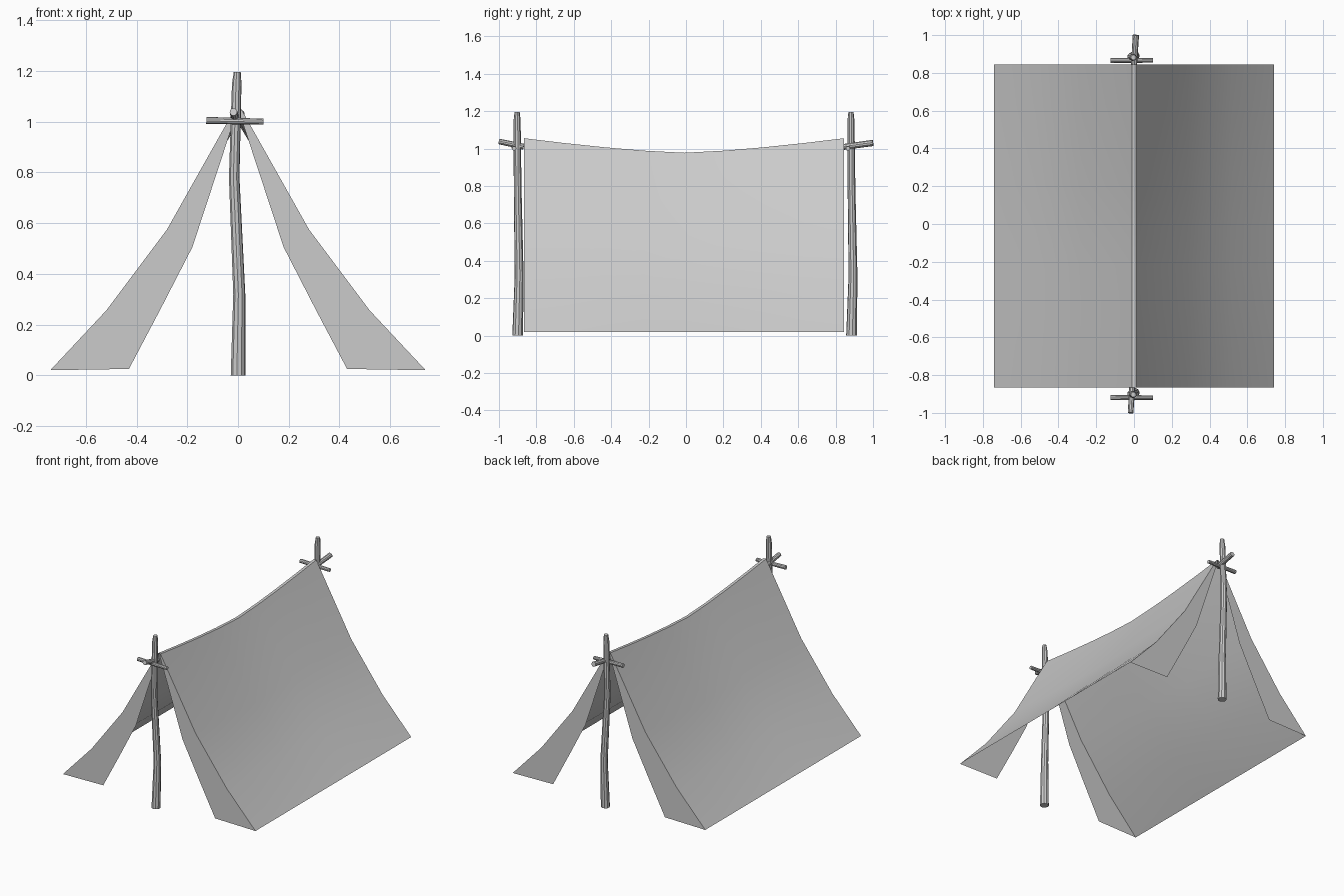
import bpy, bmesh, math
from mathutils import Vector

cube = bpy.data.objects.get("Cube")
if cube:
    bpy.data.objects.remove(cube, do_unlink=True)

grey = bpy.data.materials.new("plain grey")
grey.use_nodes = True
colour = (0.6, 0.6, 0.6, 1)
grey.diffuse_color = colour
grey.node_tree.nodes["Principled BSDF"].inputs["Base Color"].default_value = colour


def finish(name, bm):
    """Turn a bmesh into a smooth object with sharp creases."""
    mesh = bpy.data.meshes.new(name)
    bm.to_mesh(mesh)
    bm.free()
    mesh.materials.append(grey)
    obj = bpy.data.objects.new(name, mesh)
    bpy.context.collection.objects.link(obj)
    bpy.ops.object.select_all(action="DESELECT")
    obj.select_set(True)
    bpy.context.view_layer.objects.active = obj
    bpy.ops.object.shade_smooth_by_angle(angle=math.radians(35))
    return obj


def branch(name, path, radii, sides=10):
    """Sweep a capped tube through the path, with one radius per point."""
    bm = bmesh.new()
    points = [Vector(p) for p in path]
    axis = (points[-1] - points[0]).normalized()
    u = axis.orthogonal().normalized()
    v = axis.cross(u)
    rings = []
    for p, r in zip(points, radii):
        angles = [math.tau * i / sides for i in range(sides)]
        rings.append([bm.verts.new(p + r * (u * math.cos(a) + v * math.sin(a)))
                      for a in angles])
    for low, high in zip(rings, rings[1:]):
        for i in range(sides):
            j = (i + 1) % sides
            bm.faces.new((low[i], low[j], high[j], high[i]))
    bm.faces.new(rings[0][::-1])
    bm.faces.new(rings[-1])
    return finish(name, bm)


# Canvas: sagging sheet over a narrow ridge, with a flap at each end
outer = [(0.74, 0.02), (0.52, 0.255), (0.28, 0.575), (0.01, 1.055)]
inner = [(0.43, 0.025), (0.305, 0.262), (0.18, 0.505), (0.004, 1.04)]
front_y, back_y = -0.865, 0.845
stations = 8

bm = bmesh.new()
profile = outer + [(-x, z) for x, z in reversed(outer)]
rows = []
for i in range(stations + 1):
    t = i / stations
    sag = 0.075 * (1 - abs(2 * t - 1) ** 1.4)
    y = front_y + (back_y - front_y) * t
    rows.append([bm.verts.new((x, y, z - sag * max(0, z - 0.02)))
                 for x, z in profile])
for a, b in zip(rows, rows[1:]):
    for k in range(len(profile) - 1):
        bm.faces.new((a[k], b[k], b[k + 1], a[k + 1]))

for row, y, flip in ((rows[0], front_y, False), (rows[-1], back_y, True)):
    for side, edge in ((1, row[:4]), (-1, row[:3:-1])):
        hem = [bm.verts.new((side * x, y, z)) for x, z in inner]
        for k in range(3):
            face = (hem[k], edge[k], edge[k + 1], hem[k + 1])
            bm.faces.new(face[::-1] if (side < 0) != flip else face)
finish("canvas", bm)

# Upright poles, each with a cross stick lashed near the top
for label, y in (("front", -0.9), ("back", 0.885)):
    branch(label + "_pole",
           [(0, y, 0), (0.005, y + 0.008, 0.32), (-0.015, y, 0.78),
            (-0.005, y - 0.003, 1.15), (-0.003, y - 0.003, 1.195)],
           [0.029, 0.024, 0.021, 0.019, 0.014])
    branch(label + "_cross_stick",
           [(-0.125, y - 0.019, 1.005), (0.1, y - 0.019, 1.0)], [0.014, 0.012])

# Ridge stubs reaching out past the poles
branch("front_ridge_stub", [(-0.01, -0.868, 1.01), (-0.018, -1.0, 1.038)],
       [0.016, 0.015])
branch("back_ridge_stub", [(0.0, 0.84, 1.008), (0.01, 1.0, 1.03)],
       [0.016, 0.017])
